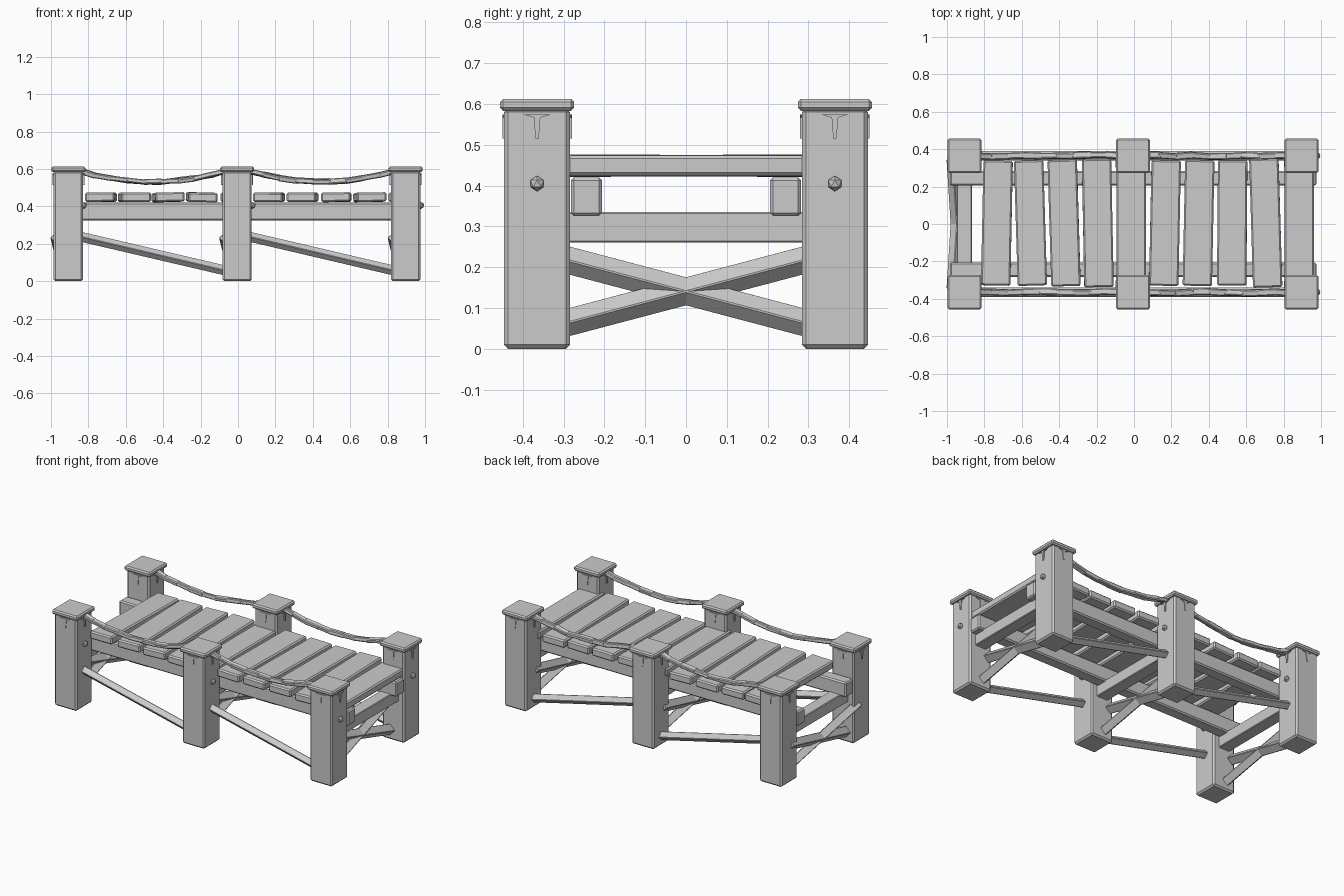
import bpy, bmesh, math, random
from mathutils import Matrix, Vector, Euler

random.seed(4)
if "Cube" in bpy.data.objects:
    bpy.data.objects.remove(bpy.data.objects["Cube"], do_unlink=True)

grey = bpy.data.materials.new("plain_grey")
grey.use_nodes = True
colour = (0.6, 0.6, 0.6, 1)
grey.diffuse_color = colour
grey.node_tree.nodes["Principled BSDF"].inputs["Base Color"].default_value = colour


def finish(name, bm):
    mesh = bpy.data.meshes.new(name)
    bm.to_mesh(mesh)
    bm.free()
    mesh.materials.append(grey)
    obj = bpy.data.objects.new(name, mesh)
    bpy.context.collection.objects.link(obj)
    return obj


def add_box(bm, size, matrix, bevel=0.0):
    part = bmesh.new()
    bmesh.ops.create_cube(part, size=1)
    bmesh.ops.scale(part, vec=size, verts=part.verts)
    if bevel:
        bmesh.ops.bevel(part, geom=part.edges[:], offset=bevel, segments=1, affect='EDGES')
    part.transform(matrix)
    temp = bpy.data.meshes.new("temp")
    part.to_mesh(temp)
    part.free()
    bm.from_mesh(temp)
    bpy.data.meshes.remove(temp)


def box(name, size, loc, rot=(0, 0, 0), bevel=0.008):
    bm = bmesh.new()
    add_box(bm, size, Matrix.Translation(loc) @ Euler(rot).to_matrix().to_4x4(), bevel)
    return finish(name, bm)


def along(a, b, roll):
    """Matrix whose local x axis runs from a to b, rolled about that axis."""
    a, b = Vector(a), Vector(b)
    d = (b - a).normalized()
    side = Vector((0, 0, 1)).cross(d).normalized()
    m = Matrix((d, side, d.cross(side))).transposed().to_4x4()
    return Matrix.Translation((a + b) / 2) @ m @ Matrix.Rotation(roll, 4, 'X'), (b - a).length


def beam(name, a, b, thick, roll=math.pi / 4):
    m, length = along(a, b, roll)
    bm = bmesh.new()
    add_box(bm, (length, thick, thick), m, 0.003)
    return finish(name, bm)


def wedge_plates(name, x, y):
    """Thin T-shaped splits on the four faces of a post, just under its cap."""
    bm = bmesh.new()
    outline = [(-0.036, 0.575), (-0.008, 0.567), (-0.004, 0.515), (0.004, 0.515),
               (0.008, 0.567), (0.036, 0.575)]
    for k in range(4):
        turn = Matrix.Translation((x, y, 0)) @ Matrix.Rotation(k * math.pi / 2, 4, 'Z')
        verts = [bm.verts.new(turn @ Vector((px, -0.079, pz))) for px, pz in outline]
        face = bm.faces.new(verts)
        out = bmesh.ops.extrude_face_region(bm, geom=[face])
        moved = [v for v in out["geom"] if isinstance(v, bmesh.types.BMVert)]
        bmesh.ops.translate(bm, verts=moved, vec=turn.to_3x3() @ Vector((0, -0.006, 0)))
    bmesh.ops.recalc_face_normals(bm, faces=bm.faces)
    return finish(name, bm)


post_x = [-0.907, -0.005, 0.896]
row_y = 0.365
sides = [("front", -1), ("back", 1)]
spots = ["right", "middle", "left"]

# Posts with caps, splits and bolts
for spot, x in zip(spots, post_x):
    for side, s in sides:
        y = s * row_y
        tag = f"{side}_{spot}"
        box(f"{tag}_post", (0.157, 0.162, 0.59), (x, y, 0.295), bevel=0.01)
        box(f"{tag}_cap", (0.182, 0.182, 0.03), (x, y, 0.598))
        wedge_plates(f"{tag}_post_splits", x, y)
        bm = bmesh.new()
        bmesh.ops.create_icosphere(bm, subdivisions=1, radius=0.019,
                                   matrix=Matrix.Translation((x + 0.083, y, 0.405)))
        finish(f"{tag}_bolt", bm)

    # Cross beam and crossed braces, whose high ends lean outward
    box(f"{spot}_cross_beam", (0.08, 0.66, 0.075), (x, 0, 0.298), bevel=0.004)
    for side, s in sides:
        beam(f"{spot}_{side}_cross_brace", (x - 0.062, s * 0.345, 0.232),
             (x - 0.018, -s * 0.345, 0.05), 0.05)

# Long bearers under the deck
for side, s in sides:
    box(f"{side}_bearer", (1.96, 0.077, 0.095), (-0.005, s * 0.244, 0.373))

# Deck planks, each laid slightly askew
twists = [-0.02, 0.03, 0.03, 0.02, 0, -0.02, -0.02, -0.008, 0.03, 0]
for i, twist in enumerate(twists):
    straight = twist == 0
    jitter = 0 if straight else random.uniform(-0.012, 0.012)
    length = 0.66 if straight else random.uniform(0.665, 0.69)
    box(f"deck_plank_{i + 1}", (0.157, length, 0.05),
        (-0.733 + i * 0.1797, 0 if straight else 0.005, 0.449),
        (jitter * 0.4, jitter * 2, twist))

# Diagonal side braces and sagging rails between neighbouring posts
pieces = 9
for span, (x0, x1) in zip(["right", "left"], zip(post_x, post_x[1:])):
    for side, s in sides:
        y = s * row_y
        beam(f"{side}_{span}_side_brace", (x0 + 0.04, y, 0.244), (x1 - 0.04, y, 0.052), 0.04)
        bm = bmesh.new()
        points = []
        for i in range(pieces + 1):
            t = i / pieces
            points.append(Vector((x0 + 0.05 + t * (x1 - x0 - 0.1), y + random.uniform(-0.004, 0.004),
                                  0.592 - 0.24 * t * (1 - t) + random.uniform(-0.003, 0.003))))
        for a, b in zip(points, points[1:]):
            m, length = along(a, b, random.uniform(-0.25, 0.25))
            add_box(bm, (length + 0.014, random.uniform(0.03, 0.036), random.uniform(0.024, 0.03)),
                    m, 0.005)
        finish(f"{side}_{span}_rail", bm)
